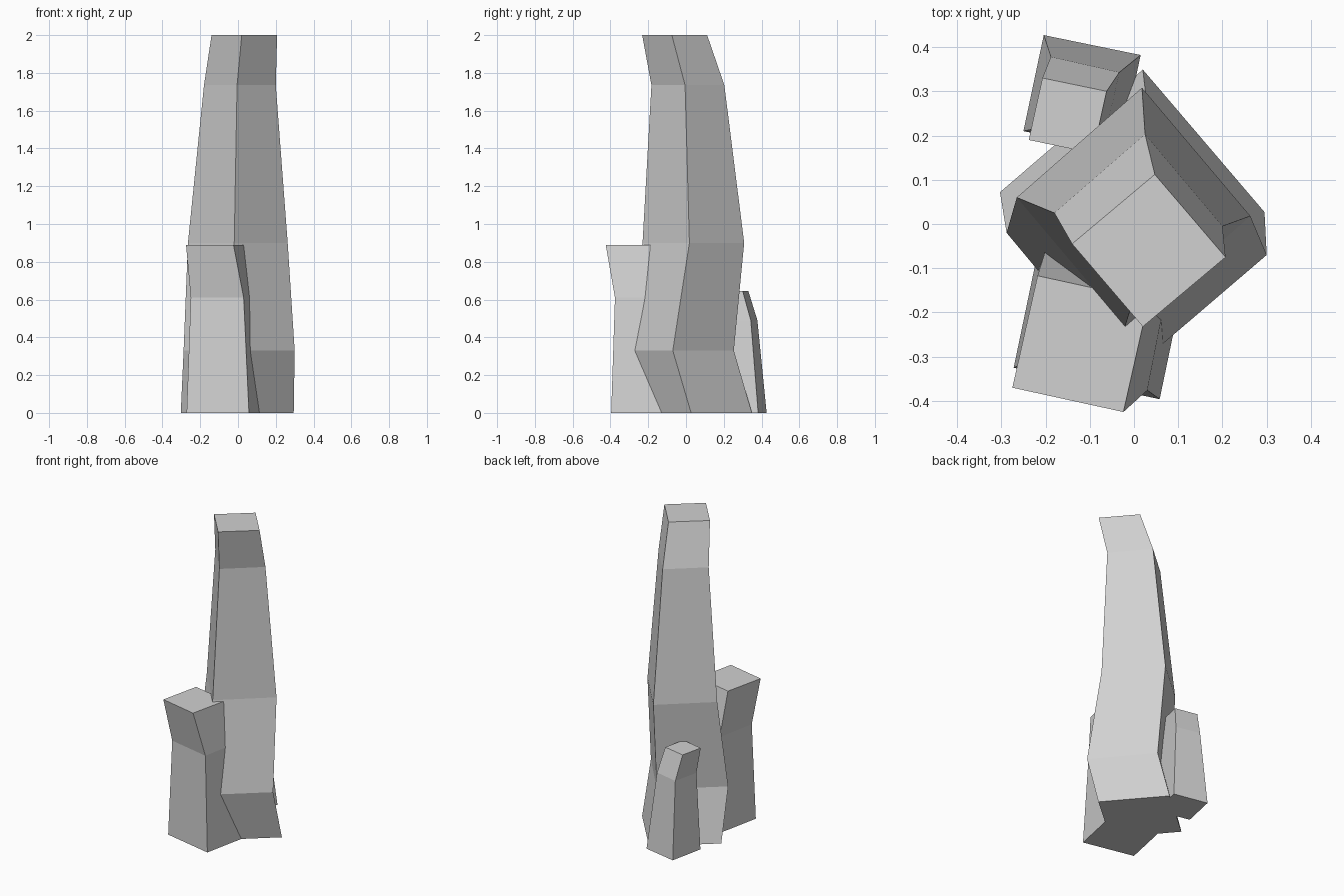
import bpy

cube = bpy.data.objects.get("Cube")
if cube:
    bpy.data.objects.remove(cube, do_unlink=True)

# One stone grey for everything
COLOUR = (0.64, 0.64, 0.64, 1)
stone = bpy.data.materials.new("stone_grey")
stone.use_nodes = True
stone.diffuse_color = COLOUR
bsdf = next(n for n in stone.node_tree.nodes if n.type == 'BSDF_PRINCIPLED')
bsdf.inputs["Base Color"].default_value = COLOUR


def rock(name, sections):
    """Loft four-sided rings; each section is height, left, front and right corner."""
    verts, faces = [], []
    for z, left, front, right in sections:
        back = (left[0] + right[0] - front[0], left[1] + right[1] - front[1])
        verts += [(x, y, z) for x, y in (left, front, right, back)]
    for base in range(0, len(verts) - 4, 4):
        for i in range(4):
            j = (i + 1) % 4
            faces.append((base + i, base + j, base + 4 + j, base + 4 + i))
    n = len(verts)
    faces += [(3, 2, 1, 0), (n - 4, n - 3, n - 2, n - 1)]
    mesh = bpy.data.meshes.new(name)
    mesh.from_pydata(verts, [], faces)
    mesh.materials.append(stone)
    obj = bpy.data.objects.new(name, mesh)
    bpy.context.collection.objects.link(obj)
    return obj


# Tall leaning pillar
rock("tall_pillar", [
    (0.00, (-0.303, 0.072), (-0.028, -0.25), (0.295, 0.027)),
    (0.33, (-0.288, -0.02), (-0.019, -0.343), (0.30, -0.07)),
    (0.90, (-0.265, 0.06), (-0.02, -0.23), (0.263, 0.018)),
    (1.735, (-0.18, 0.025), (-0.005, -0.183), (0.20, -0.005)),
    (2.00, (-0.14, -0.045), (0.02, -0.232), (0.207, -0.075)),
])

# Medium rock at the front
rock("front_rock", [
    (0.00, (-0.272, -0.325), (0.058, -0.396), (0.128, -0.06)),
    (0.61, (-0.25, -0.315), (0.03, -0.376), (0.08, -0.12)),
    (0.89, (-0.275, -0.37), (-0.024, -0.425), (0.033, -0.172)),
])

# Small rock at the back
rock("back_rock", [
    (0.00, (-0.25, 0.21), (-0.031, 0.165), (0.015, 0.382)),
    (0.49, (-0.225, 0.215), (-0.07, 0.18), (-0.033, 0.343)),
    (0.645, (-0.238, 0.19), (-0.093, 0.16), (-0.062, 0.30)),
])
